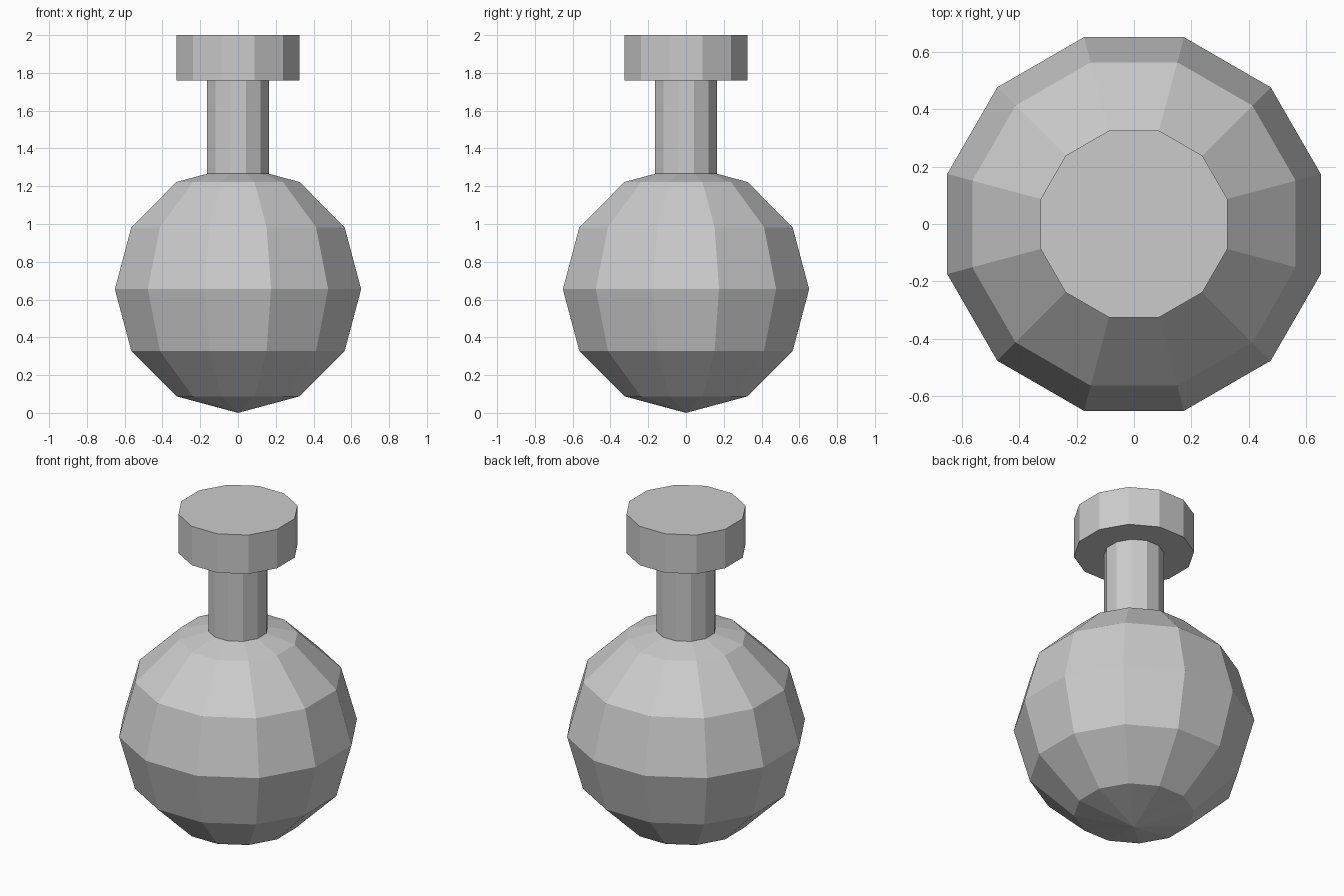
import bpy
import bmesh
from math import radians
from mathutils import Matrix

SIDES = 12
RADIUS = 0.675       # ring radius of the bulb
HALF_HEIGHT = 0.655  # pole to centre of the bulb

cube = bpy.data.objects.get("Cube")
if cube:
    bpy.data.objects.remove(cube, do_unlink=True)

grey = bpy.data.materials.new("light_grey")
grey.use_nodes = True
colour = (0.6, 0.6, 0.6, 1.0)
grey.diffuse_color = colour
grey.node_tree.nodes["Principled BSDF"].inputs["Base Color"].default_value = colour

# Half a step of turn puts a flat side on the front
TURN = Matrix.Rotation(radians(180 / SIDES), 4, "Z")


def add_part(name, bm):
    """Turn the finished mesh into a flat-shaded object."""
    bmesh.ops.transform(bm, matrix=TURN, verts=bm.verts)
    bmesh.ops.recalc_face_normals(bm, faces=bm.faces)
    mesh = bpy.data.meshes.new(name)
    bm.to_mesh(mesh)
    bm.free()
    mesh.materials.append(grey)
    obj = bpy.data.objects.new(name, mesh)
    bpy.context.collection.objects.link(obj)


def add_prism(name, radius, bottom, top):
    bm = bmesh.new()
    bmesh.ops.create_cone(bm, cap_ends=True, segments=SIDES, radius1=radius,
                          radius2=radius, depth=top - bottom,
                          matrix=Matrix.Translation((0, 0, (bottom + top) / 2)))
    add_part(name, bm)


# Round bulb
bulb = bmesh.new()
bmesh.ops.create_uvsphere(
    bulb, u_segments=SIDES, v_segments=6, radius=1,
    matrix=Matrix.Translation((0, 0, HALF_HEIGHT))
    @ Matrix.Diagonal((RADIUS, RADIUS, HALF_HEIGHT, 1)))
add_part("bulb", bulb)

# Neck rising out of the bulb, and the wide cap on it
add_prism("neck", RADIUS / 4, 1.24, 1.76)
add_prism("cap", RADIUS / 2, 1.76, 2.0)
